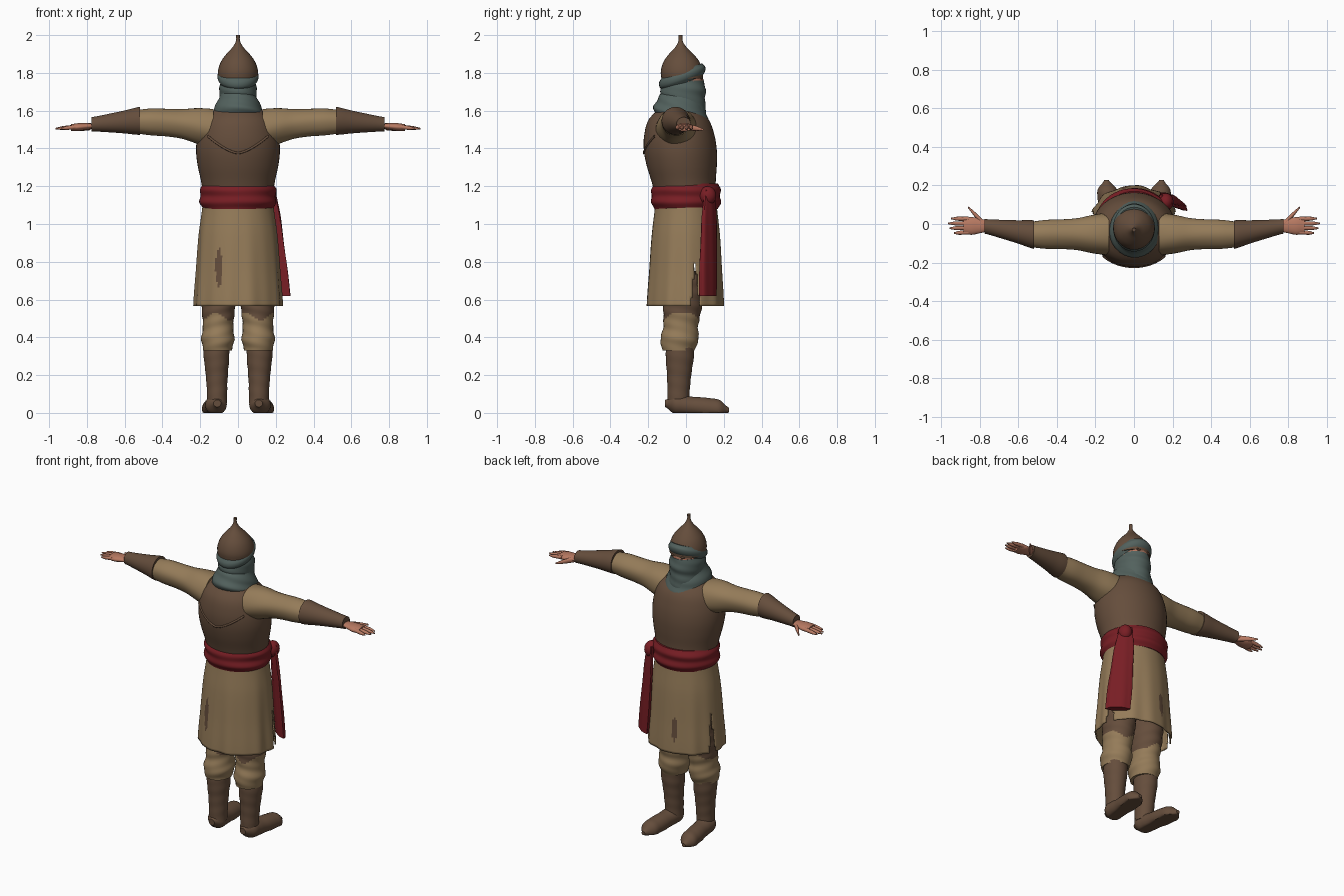
import bpy, bmesh, math
from mathutils import Vector

if "Cube" in bpy.data.objects:
    bpy.data.objects.remove(bpy.data.objects["Cube"])


def material(name, *rgb):
    m = bpy.data.materials.new(name)
    m.use_nodes = True
    m.diffuse_color = (*rgb, 1)
    bsdf = m.node_tree.nodes["Principled BSDF"]
    bsdf.inputs["Base Color"].default_value = (*rgb, 1)
    bsdf.inputs["Roughness"].default_value = 0.9
    return m


TAN = material("tan cloth", 0.3, 0.2, 0.1)
BROWN = material("brown leather", 0.13, 0.075, 0.045)
TEAL = material("grey teal scarf", 0.085, 0.12, 0.11)
RED = material("red sash", 0.19, 0.013, 0.018)
SKIN = material("skin", 0.47, 0.19, 0.12)

X, Y, Z = Vector((1, 0, 0)), Vector((0, 1, 0)), Vector((0, 0, 1))


def smooth_value(values, t):
    """Catmull-Rom value at t in 0..1 through evenly spaced values."""
    last = len(values) - 1
    i = min(int(t * last), last - 1)
    t = t * last - i
    p, q, r, w = (values[max(0, min(last, i + k))] for k in (-1, 0, 1, 2))
    return q + t / 2 * (r - p + t * (2 * p - 5 * q + 4 * r - w + t * (3 * (q - r) + w - p)))


def no_ripple(angle, z):
    return 1


def wrinkles(amount, turns, pitch):
    """Wavy cloth: waves around the part that drift along its height."""
    return lambda angle, z: 1 + amount * math.sin(turns * angle + pitch * z)


def finish(ob, *mats):
    for m in mats:
        ob.data.materials.append(m)
    bpy.ops.object.select_all(action="DESELECT")
    ob.select_set(True)
    bpy.context.view_layer.objects.active = ob
    bpy.ops.object.shade_smooth_by_angle(angle=math.radians(50))
    return ob


def loft(name, start, end, widths, *mats, depth=1, u=X, v=Y, side=1, segs=32, rows=24,
         caps=True, ripple=no_ripple, bow=0 * X, rule=None, cut=None):
    """Tube from start to end through evenly spaced widths; depth flattens it along v."""
    bm = bmesh.new()
    start, end = Vector(start), Vector(end)
    rings = []
    for j in range(rows + 1):
        t = j / rows
        centre = start.lerp(end, t) + bow * 4 * t * (1 - t)
        width = smooth_value(widths, t)
        ring = []
        for k in range(segs):
            a = math.tau * k / segs
            r = width * ripple(a, centre.z)
            p = centre + u * r * math.cos(a) + v * r * depth * math.sin(a)
            ring.append(bm.verts.new((p.x * side, p.y, max(p.z, 0))))
        rings.append(ring)
    for lo, hi in zip(rings, rings[1:]):
        for k in range(segs):
            bm.faces.new((lo[k - 1], lo[k], hi[k], hi[k - 1]))
    if caps:
        bm.faces.new(rings[0])
        bm.faces.new(rings[-1])
    bmesh.ops.recalc_face_normals(bm, faces=bm.faces)
    if rule:
        for f in bm.faces:
            f.material_index = int(rule(f.calc_center_median()))
    if cut:
        doomed = [f for f in bm.faces if cut(f.calc_center_median())]
        bmesh.ops.delete(bm, geom=doomed, context="FACES")
    mesh = bpy.data.meshes.new(name)
    bm.to_mesh(mesh)
    bm.free()
    ob = bpy.data.objects.new(name, mesh)
    bpy.context.collection.objects.link(ob)
    return finish(ob, *mats)


def ellipsoid(name, centre, radii, mat):
    bpy.ops.mesh.primitive_uv_sphere_add(segments=24, ring_count=16, location=centre)
    ob = bpy.context.object
    ob.name = name
    ob.scale = radii
    finish(ob, mat)


# Vest
loft("vest", (0, 0, 1.14), (0, -.04, 1.64), (.185, .195, .213, .222, .213, .18, .09), BROWN,
     depth=.87, segs=48, bow=-.01 * Y)

# Curved seam of the yoke across the back of the vest
curve = bpy.data.curves.new("yoke_seam", "CURVE")
curve.dimensions = "3D"
curve.bevel_depth = .006
seam = curve.splines.new("POLY")
seam.points.add(20)
for i, p in enumerate(seam.points):
    s = i / 10 - 1
    p.co = (.16 * s, -.03 - .193 * math.sqrt(1 - s * s / 2), 1.375 + .09 * abs(s) ** 1.5, 1)
curve.materials.append(BROWN)
bpy.context.collection.objects.link(bpy.data.objects.new("yoke_seam", curve))


# Tunic skirt with folds, side splits and worn patches
def folds(angle, z):
    return 1 + (1.1 - z) * (.03 * math.sin(9 * angle) + .02 * math.sin(14 * angle + 1))


def patch(c, x, z, height):
    return abs(c.x - x) < .02 * (1 - ((c.z - z) / height) ** 2)


def worn(c):
    return patch(c, -.1, .77, .11) if c.y < 0 else patch(c, -.05, .72, .08)


def split(c):
    return abs(c.x) > .17 and abs(c.y - .05) < .09 * (.82 - c.z)


skirt = loft("tunic_skirt", (0, 0, 1.13), (0, -.005, .565), (.185, .208, .222, .235), TAN, BROWN,
             depth=.87, segs=128, rows=40, caps=False, ripple=folds, rule=worn, cut=split)
skirt.modifiers.new("thickness", "SOLIDIFY").thickness = .008

# Waist sash wrapped in bands, its knot and hanging end
loft("waist_sash", (0, 0, 1.08), (0, 0, 1.215), (.185, .204, .198, .203, .185), RED,
     depth=.91, segs=48, ripple=wrinkles(.008, 3, 60))
ellipsoid("sash_knot", (.165, .115, 1.15), (.04, .045, .05), RED)
loft("sash_end", (.165, .125, 1.18), (.22, .115, .62), (.04, .058, .063, .07, .07), RED,
     depth=.3, u=Vector((.8, -.6, 0)), v=Vector((.6, .8, 0)), ripple=wrinkles(.06, 6, 4))

# Head, scarf and helmet
ellipsoid("face", (0, -.015, 1.75), (.09, .108, .11), SKIN)
for side in (-1, 1):
    ellipsoid("eye", (side * .035, .083, 1.772), (.014, .008, .006), BROWN)
loft("face_scarf", (0, -.015, 1.56), (0, -.015, 1.76), (.1, .1, .096, .1, .09), TEAL,
     depth=1.2, ripple=wrinkles(.015, 2, 110))
loft("neck_scarf", (0, -.03, 1.54), (0, -.02, 1.68), (.12, .135, .125, .112, .095), TEAL,
     depth=1.08, v=Y - Z / 4, ripple=wrinkles(.02, 2, 90))
loft("head_wrap", (0, -.02, 1.74), (0, -.02, 1.815), (.09, .106, .108, .095), TEAL,
     depth=1.13, v=Y + Z / 3)
loft("helmet", (0, -.02, 1.77), (0, -.03, 2), (.105, .107, .1, .085, .06, .03, .011, .01), BROWN,
     depth=1.05)

for side, tag in ((1, "_left"), (-1, "_right")):
    arm = dict(u=Y, v=Z, side=side)

    # Sleeve and bracer
    loft("sleeve" + tag, (.13, -.05, 1.505), (.54, -.055, 1.54), (.11, .1, .083, .077, .075, .066),
         TAN, depth=.95, bow=Z / 100, ripple=wrinkles(.015, 5, 90), **arm)
    loft("bracer" + tag, (.52, -.055, 1.546), (.775, -.012, 1.528), (.074, .06, .048, .038),
         BROWN, **arm)

    # Hand, fingers and thumb
    loft("hand" + tag, (.76, -.01, 1.52), (.885, -.01, 1.51), (.03, .038, .046, .04), SKIN,
         depth=.45, **arm)
    for i, reach in enumerate((.935, .958, .966, .95)):
        y = .023 * i - .043
        loft("finger" + tag, (.86, y, 1.514), (reach, y * 1.1, 1.505), (.012, .011, .01, .004),
             SKIN, segs=12, rows=9, **arm)
    loft("thumb" + tag, (.78, 0, 1.515), (.862, .088, 1.5), (.018, .016, .012, .005),
         SKIN, segs=12, rows=9, **arm)

    # Trouser leg, dark at the top and gathered over the boot
    loft("trouser_leg" + tag, (.1, 0, .75), (.108, -.04, .33),
         (.095, .094, .092, .09, .084, .08, .088, .075), TAN, BROWN, depth=1.15, side=side, rows=42,
         ripple=wrinkles(.02, 2, 100), rule=lambda c: c.z > .51 + .02 * math.sin(40 * c.x))

    # Boot shaft and foot
    loft("boot_shaft" + tag, (.115, -.03, .37), (.11, -.042, .05), (.068, .067, .059, .054, .052),
         BROWN, depth=1.1, side=side, ripple=wrinkles(.012, 1, 90))
    loft("boot_foot" + tag, (.11, -.11, .05), (.143, .228, .015),
         (.02, .054, .055, .053, .055, .055, .05, .012), BROWN, v=Z, depth=.95, side=side, rows=42)
